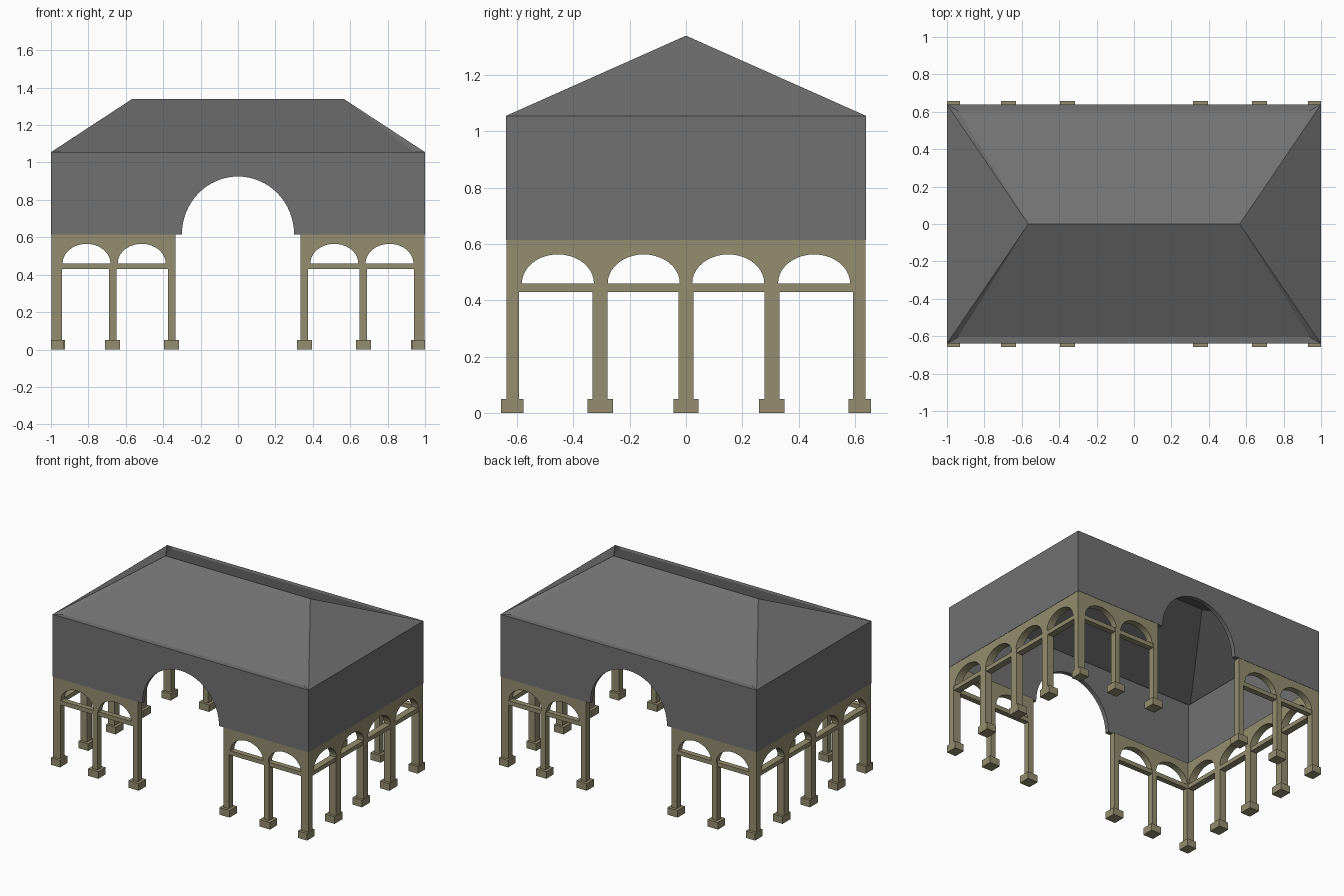
import bpy, bmesh, math
from mathutils import Vector

if "Cube" in bpy.data.objects:
    bpy.data.objects.remove(bpy.data.objects["Cube"])

def material(name, rgb):
    m = bpy.data.materials.new(name)
    m.diffuse_color = (*rgb, 1)
    m.use_nodes = True
    m.node_tree.nodes["Principled BSDF"].inputs["Base Color"].default_value = m.diffuse_color
    return m

GREY = material("grey_slate", (0.165, 0.165, 0.165))
STONE = material("beige_stone", (0.30, 0.27, 0.16))

def finish(bm, name, mat):
    me = bpy.data.meshes.new(name)
    bm.to_mesh(me)
    bm.free()
    me.materials.append(mat)
    ob = bpy.data.objects.new(name, me)
    bpy.context.collection.objects.link(ob)
    return ob

def slab(name, outline, axis, a, b, mat):
    """Extrude a (u, z) outline from a to b along the wall's thickness axis."""
    bm = bmesh.new()
    pos = lambda u, z: (u, a, z) if axis == 'y' else (a, u, z)
    f = bm.faces.new([bm.verts.new(pos(u, z)) for u, z in outline])
    ext = bmesh.ops.extrude_face_region(bm, geom=[f])
    d = Vector((0, b - a, 0)) if axis == 'y' else Vector((b - a, 0, 0))
    bmesh.ops.translate(bm, vec=d, verts=[v for v in ext['geom'] if isinstance(v, bmesh.types.BMVert)])
    bmesh.ops.recalc_face_normals(bm, faces=bm.faces)
    return finish(bm, name, mat)

def box(name, x0, x1, y0, y1, z0, z1, mat):
    return slab(name, [(x0, z0), (x1, z0), (x1, z1), (x0, z1)], 'y', y0, y1, mat)

def arched(u0, u1, z0, z1, arches, rx, rz, n):
    """Rectangle with half-ellipse arches cut from its lower edge."""
    pts = [(u0, z0)]
    for c in arches:
        for i in range(n + 1):
            t = math.pi * (1 - i / n)
            pts.append((c + rx * math.cos(t), z0 + rz * math.sin(t)))
    return pts + [(u1, z0), (u1, z1), (u0, z1)]

EAVE, SILL, SPRING, TIE = 1.055, 0.615, 0.46, 0.43

# upper walls: long walls with a big arch, plain end walls
for s, side in ((-1, "front"), (1, "back")):
    slab(side + "_wall", arched(-1, 1, SILL, EAVE, [0], 0.30, 0.31, 32),
         'y', s * 0.64, s * 0.61, GREY)
for s, side in ((-1, "left"), (1, "right")):
    x = sorted((s * 1.0, s * 0.965))
    box(side + "_wall", *x, -0.61, 0.61, SILL, EAVE, GREY)

# hipped roof with a narrow flat ledge along the long eaves
bm = bmesh.new()
ridge = {s: bm.verts.new((s * 0.565, 0, 1.34)) for s in (-1, 1)}
outer, inner = {}, {}
for sx in (-1, 1):
    for sy in (-1, 1):
        outer[sx, sy] = bm.verts.new((sx, sy * 0.64, EAVE))
        inner[sx, sy] = bm.verts.new((sx * 0.94, sy * 0.605, EAVE + 0.002))
for s in (-1, 1):
    bm.faces.new((inner[-1, s], inner[1, s], ridge[1], ridge[-1]))
    bm.faces.new((outer[-1, s], outer[1, s], inner[1, s], inner[-1, s]))
    bm.faces.new((outer[s, -1], outer[s, 1], ridge[s]))
    for t in (-1, 1):
        bm.faces.new((outer[s, t], inner[s, t], ridge[s]))
bmesh.ops.recalc_face_normals(bm, faces=bm.faces)
if sum(f.normal.z for f in bm.faces) < 0:
    bmesh.ops.reverse_faces(bm, faces=bm.faces)
finish(bm, "hip_roof", GREY)

# front and back arcades, left and right of the big arch
for sx in (-1, 1):
    for sy in (-1, 1):
        ya, yb = sorted((sy * 0.638, sy * 0.594))
        outline = arched(0.335, 0.998, SPRING, SILL, [0.515, 0.81], 0.128, 0.105, 20)
        slab("long_arcade", [(sx * u, z) for u, z in outline], 'y', ya, yb, STONE)
        box("long_tie_beam", *sorted((sx * 0.34, sx * 0.99)), ya + .003, yb - .003, TIE, SPRING, STONE)
        for c, w, name in ((0.355, 0.04, "inner"), (0.67, 0.04, "middle"), (0.969, 0.058, "corner")):
            x0, x1 = sorted((sx * (c - w / 2), sx * (c + w / 2)))
            box(name + "_column", x0, x1, ya, yb, 0.05, SPRING, STONE)
            b0, b1 = sorted((sx * (c - 0.04), sx * min(c + 0.04, 1)))
            box(name + "_column_base", b0, b1, *sorted((sy * 0.577, sy * 0.658)), 0, 0.05, STONE)

# end arcades with four arches
for sx in (-1, 1):
    xa, xb = sorted((sx * 0.998, sx * 0.945))
    slab("end_arcade", arched(-0.594, 0.594, SPRING, SILL, [-0.455, -0.15, 0.15, 0.455], 0.128, 0.103, 20),
         'x', xa, xb, STONE)
    box("end_tie_beam", xa + .003, xb - .003, -0.6, 0.6, TIE, SPRING, STONE)
    for y in (-0.305, 0, 0.305):
        box("end_column", xa, xb, y - 0.027, y + 0.027, 0.05, SPRING, STONE)
        box("end_column_base", *sorted((sx * 1.0, sx * 0.925)), y - 0.045, y + 0.045, 0, 0.05, STONE)
